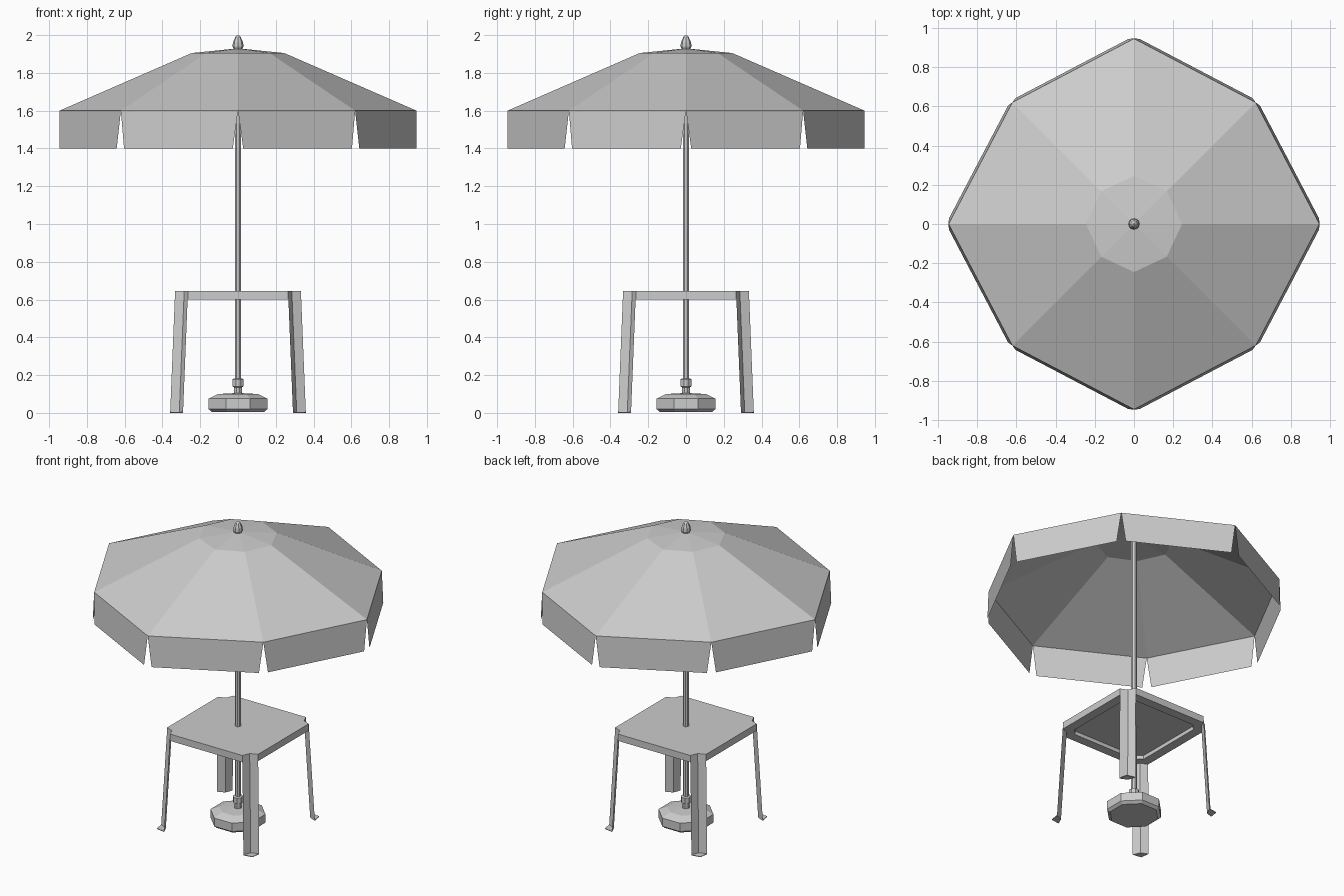
import bpy, math
from mathutils import Matrix, Vector

if "Cube" in bpy.data.objects:
    bpy.data.objects.remove(bpy.data.objects["Cube"])

grey = bpy.data.materials.new("light_grey")
grey.diffuse_color = (0.604, 0.604, 0.604, 1)
grey.use_nodes = True
grey.node_tree.nodes["Principled BSDF"].inputs["Base Color"].default_value = grey.diffuse_color


def add(name, verts, faces):
    me = bpy.data.meshes.new(name)
    me.from_pydata([tuple(v) for v in verts], [], faces)
    me.materials.append(grey)
    ob = bpy.data.objects.new(name, me)
    bpy.context.collection.objects.link(ob)
    return ob


def bridge(n, a, b):
    return [(a + i, a + (i + 1) % n, b + (i + 1) % n, b + i) for i in range(n)]


def lathe(name, profile, n, turn=0.0):
    verts = [(r * math.cos(turn + math.tau * i / n), r * math.sin(turn + math.tau * i / n), z)
             for r, z in profile for i in range(n)]
    faces = [tuple(reversed(range(n)))]
    for k in range(len(profile) - 1):
        faces += bridge(n, k * n, (k + 1) * n)
    faces.append(tuple(range(len(verts) - n, len(verts))))
    return add(name, verts, faces)


def octagon(axis_r, side, z):
    # eight points: on the axes at axis_r, on the diagonals at (side, side)
    return [Vector((math.cos(i * math.pi / 4) * r, math.sin(i * math.pi / 4) * r, z))
            for i in range(8) for r in [side * math.sqrt(2) if i % 2 else axis_r]]


# Canopy: sloping panels and a shallow cap
rim = octagon(0.945, 0.62, 1.6)
cap = octagon(0.245, 0.167, 1.905)
add("canopy", rim + cap + [Vector((0, 0, 1.93))],
    bridge(8, 0, 8) + [(8 + i, 8 + (i + 1) % 8, 16) for i in range(8)])

# Hanging flaps, narrowed at the bottom to leave notches
verts, faces = [], []
for i in range(8):
    a, b = rim[i], rim[(i + 1) % 8]
    along = (b - a).normalized()
    out = Vector((along.y, -along.x, 0)) * 0.012
    drop = Vector((0, 0, -0.2)) + out
    k = len(verts)
    verts += [a, b, b - along * 0.025 + drop, a + along * 0.025 + drop]
    faces.append((k + 3, k + 2, k + 1, k))
add("canopy_flaps", verts, faces)

# Pole, finial and weighted base
lathe("pole", [(0.018, 0.1), (0.018, 1.93)], 8, math.pi / 8)
lathe("finial", [(0.02, 1.92), (0.029, 1.94), (0.027, 1.962), (0.014, 1.99), (0.003, 2.0)], 8)
lathe("base", [(0.15, 0.005), (0.169, 0.02), (0.169, 0.075), (0.115, 0.1), (0.03, 0.104)],
      8, math.pi / 8)
lathe("base_collar", [(0.023, 0.1), (0.023, 0.135), (0.031, 0.14), (0.031, 0.178), (0.022, 0.182)],
      8, math.pi / 8)

# Table top: square with a concave notch at each corner, hollow underneath
corner = [(0.333, 0.265), (0.285, 0.285), (0.265, 0.333)]
turns = [Matrix.Rotation(i * math.pi / 2, 3, 'Z') for i in range(4)]
inner = [(0.272, 0.235), (0.25, 0.25), (0.235, 0.272)]


def ring(points, z):
    return [m @ Vector((x, y, z)) for m in turns for x, y in points]


add("table_top", ring(corner, 0.645) + ring(corner, 0.6) + ring(inner, 0.6) + ring(inner, 0.625),
    [tuple(range(12))] + bridge(12, 12, 0) + bridge(12, 24, 12) + bridge(12, 36, 24)
    + [tuple(reversed(range(36, 48)))])

# Splayed folded-sheet legs with flat feet
splay = 0.026
for i, m in enumerate(turns):
    top = [m @ Vector((x, y, 0.645)) for x, y in corner]
    low = [m @ Vector((x + splay, y + splay, 0.004)) for x, y in corner]
    toe = m @ Vector((0.35, 0.35, 0.004))
    add(f"leg_{i + 1}", top + low, [(0, 1, 4, 3), (1, 2, 5, 4)])
    foot = low + [toe]
    floor = [Vector((p.x, p.y, 0)) for p in foot]
    add(f"foot_{i + 1}", floor + foot, [(0, 1, 2, 3), (7, 6, 5, 4)]
        + [tuple(reversed(f)) for f in bridge(4, 0, 4)])
